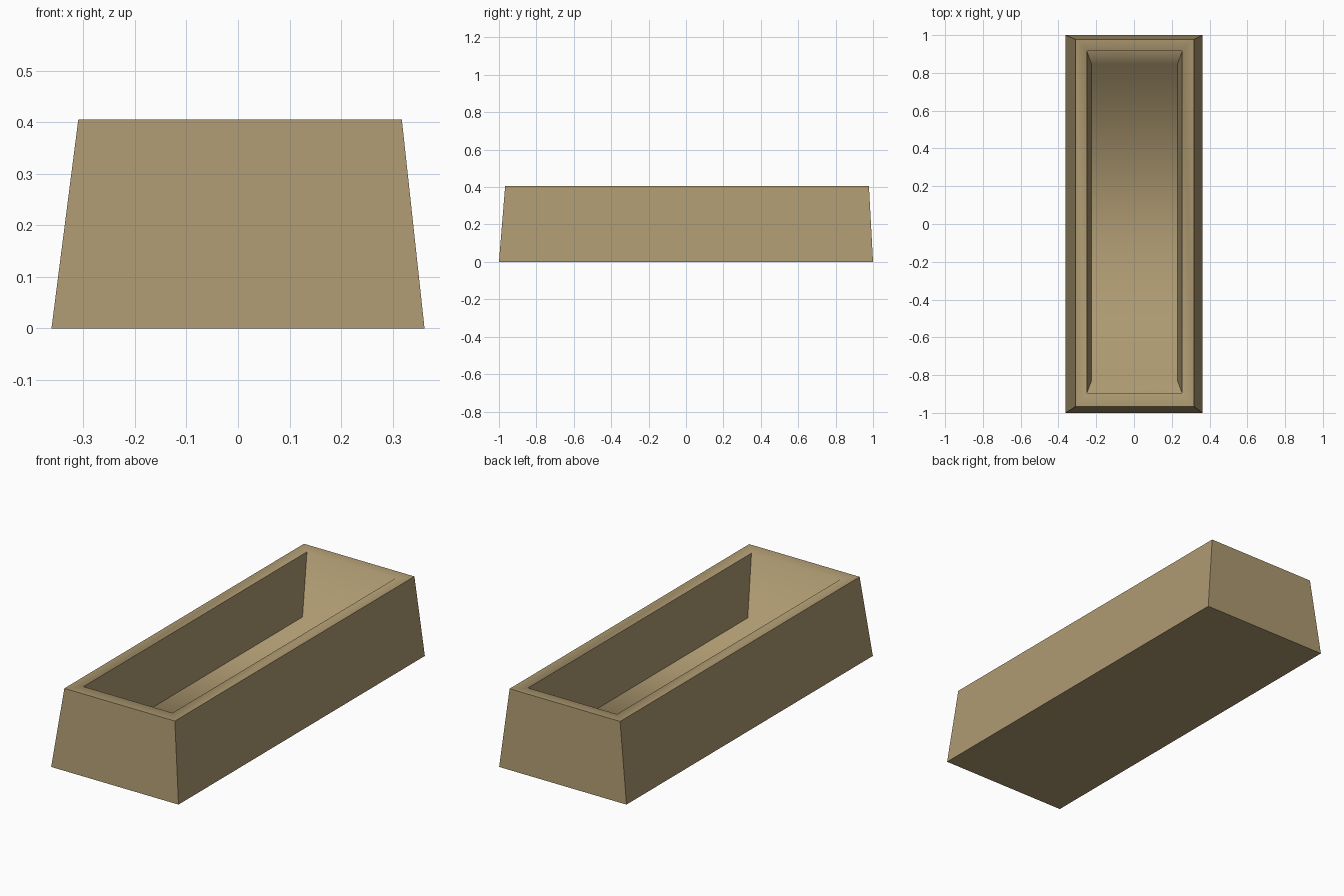
import bpy
import bmesh
import math

cube = bpy.data.objects.get("Cube")
if cube:
    bpy.data.objects.remove(cube, do_unlink=True)

# Single clay colour
CLAY = (0.42, 0.32, 0.165, 1.0)
clay = bpy.data.materials.new("tan clay")
clay.diffuse_color = CLAY
clay.use_nodes = True
clay.node_tree.nodes["Principled BSDF"].inputs["Base Color"].default_value = CLAY


def ring(bm, x0, x1, y0, y1, z):
    """Rectangular loop of four vertices at height z."""
    return [bm.verts.new((x, y, z)) for x, y in ((x0, y0), (x1, y0), (x1, y1), (x0, y1))]


def bridge(bm, lower, upper):
    """Band of four quads between two loops."""
    for i in range(4):
        j = (i + 1) % 4
        bm.faces.new((lower[i], lower[j], upper[j], upper[i]))


bm = bmesh.new()
# Loops in order: base, outer rim, inner rim, trough floor
loops = [
    ring(bm, -0.362, 0.362, -1.0, 1.0, 0.0),
    ring(bm, -0.31, 0.318, -0.967, 0.978, 0.405),
    ring(bm, -0.25, 0.255, -0.896, 0.917, 0.403),
    ring(bm, -0.225, 0.23, -0.83, 0.845, 0.102),
]
for lower, upper in zip(loops, loops[1:]):
    bridge(bm, lower, upper)
bm.faces.new(loops[0][::-1])   # underside
bm.faces.new(loops[-1])        # trough floor
bmesh.ops.recalc_face_normals(bm, faces=bm.faces)

mesh = bpy.data.meshes.new("planter_trough")
bm.to_mesh(mesh)
bm.free()
mesh.materials.append(clay)
trough = bpy.data.objects.new("planter_trough", mesh)
bpy.context.collection.objects.link(trough)

# Sloped trough ends blend softly into rim and floor; steep sides stay crisp
bpy.ops.object.select_all(action="DESELECT")
trough.select_set(True)
bpy.context.view_layer.objects.active = trough
bpy.ops.object.shade_smooth_by_angle(angle=math.radians(80))
